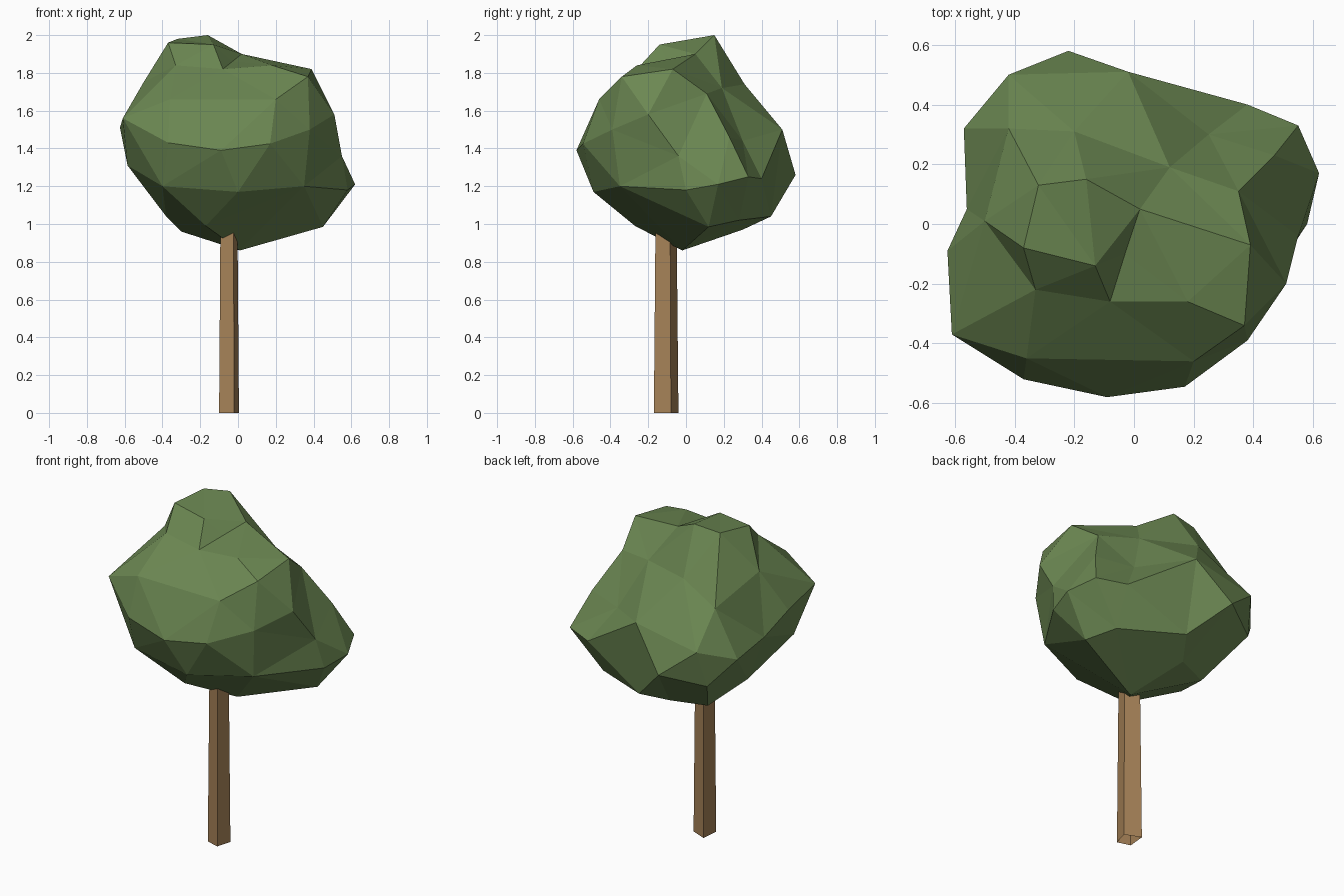
import bpy, bmesh
from mathutils import Vector


def add_part(name, bm, color):
    bmesh.ops.recalc_face_normals(bm, faces=bm.faces[:])
    mesh = bpy.data.meshes.new(name)
    bm.to_mesh(mesh)
    bm.free()
    mat = bpy.data.materials.new(name + "_paint")
    mat.diffuse_color = (*color, 1)
    mesh.materials.append(mat)
    bpy.context.collection.objects.link(bpy.data.objects.new(name, mesh))


# Foliage lumps: peaks and hollows of the crown, by region
LUMPS = [
    # top
    (-.16, .15, 2.0), (-.32, .13, 1.98), (-.37, -.08, 1.96), (-.13, -.14, 1.95),
    (-.33, -.22, 1.84), (-.08, -.26, 1.82), (-.03, -.1, 1.86), (.02, .05, 1.9),
    (.39, -.07, 1.82), (.18, -.26, 1.84), (.37, -.34, 1.78),
    # front
    (-.36, -.45, 1.66), (.2, -.46, 1.66), (-.61, -.37, 1.56),
    (-.37, -.52, 1.43), (-.09, -.58, 1.39), (.17, -.545, 1.425), (.38, -.39, 1.5),
    (-.585, -.2, 1.31), (-.4, -.42, 1.2), (0, -.49, 1.17), (.35, -.35, 1.2),
    # right
    (.51, -.2, 1.58), (.55, -.04, 1.36), (.58, 0, 1.18), (.62, .17, 1.21),
    (.45, .12, .985), (.35, .11, 1.69), (.47, .23, 1.46), (.55, .33, 1.25),
    (.38, .4, 1.24), (.25, .3, 1.44),
    # back
    (.12, .19, 1.72), (-.02, .51, 1.5), (-.2, .31, 1.74), (-.22, .58, 1.26),
    (-.42, .5, 1.42), (-.45, .44, 1.2), (0, .45, 1.04),
    # left
    (-.57, .32, 1.35), (-.5, .01, 1.75), (-.625, -.09, 1.51), (-.42, .32, 1.62),
    (-.56, .05, 1.38),
    # underside
    (.01, -.02, .86), (-.3, .22, .96), (-.1, .3, .97), (.36, .28, 1.02),
    (-.38, -.05, 1.04), (-.17, -.27, .99),
]

# Crown: wrap a ball through the lump directions, then push each one out to its place
centre = Vector((-.03, 0, 1.4))
bm = bmesh.new()
goal = {}
for p in LUMPS:
    v = bm.verts.new((Vector(p) - centre).normalized())
    goal[v] = Vector(p)
bmesh.ops.convex_hull(bm, input=bm.verts[:])
for v, p in goal.items():
    v.co = p
add_part("crown", bm, (.147, .242, .084))

# Trunk: slightly tapered rough-cut post with an open foot, running up into the crown
FOOT = [(-.02, -.17), (.005, -.08), (-.09, -.04), (-.1, -.147)]
axis = Vector((-.051, -.109, 0))
bm = bmesh.new()
base = [bm.verts.new((x, y, 0)) for x, y in FOOT]
top = [bm.verts.new(axis + (v.co - axis) * .86 + Vector((0, 0, 1.0))) for v in base]
for i in range(4):
    j = (i + 1) % 4
    bm.faces.new((base[i], base[j], top[j], top[i]))
add_part("trunk", bm, (.376, .22, .095))
